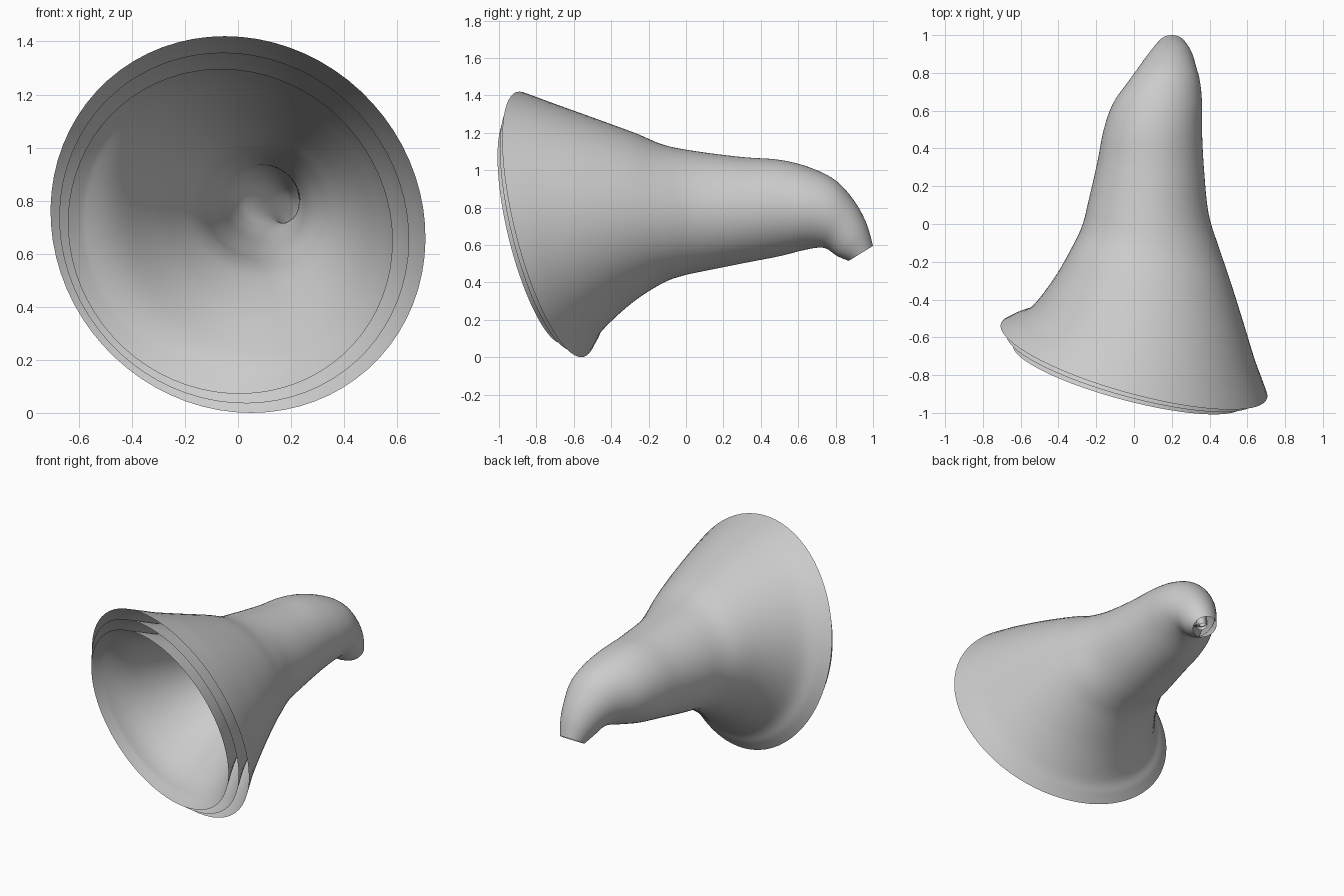
import bpy
import math
from mathutils import Vector

cube = bpy.data.objects.get("Cube")
if cube:
    bpy.data.objects.remove(cube, do_unlink=True)

SIDES = 72
STEPS = 6
GAP = 0.065
SHELLS = ("outer_horn_shell", "middle_horn_shell", "inner_horn_shell")

# Horn sections from the wide mouth to the narrow tip:
# top y, top z, bottom y, bottom z, left edge x, right edge x
SECTIONS = [
    (-.89, 1.42, -.56, 0, -.705, .705),
    (-.82, 1.395, -.525, .055, -.645, .68),
    (-.71, 1.355, -.47, .135, -.545, .64),
    (-.5, 1.28, -.31, .28, -.425, .575),
    (-.28, 1.2, -.14, .39, -.33, .505),
    (-.12, 1.135, -.02, .435, -.275, .45),
    (.06, 1.1, .12, .465, -.24, .395),
    (.3, 1.07, .32, .505, -.195, .37),
    (.5, 1.055, .5, .54, -.16, .36),
    (.66, 1.015, .62, .57, -.11, .36),
    (.8, .945, .7, .585, -.03, .35),
    (.9, .835, .75, .58, .03, .33),
    (.965, .715, .81, .54, .08, .31),
    (1, .595, .87, .515, .12, .28),
]


def make_material(name, color):
    mat = bpy.data.materials.new(name)
    mat.use_nodes = True
    mat.diffuse_color = color
    shader = next(n for n in mat.node_tree.nodes if n.type == "BSDF_PRINCIPLED")
    shader.inputs["Base Color"].default_value = color
    shader.inputs["Roughness"].default_value = 0.8
    return mat


def blend(p, q, r, s, t):
    """Smooth curve between q and r, guided by their neighbours."""
    return q + (r - p) * t / 2 + (p - q * 2.5 + r * 2 - s / 2) * t * t \
        + ((q - r) * 1.5 + (s - p) / 2) * t ** 3


def smooth_sections(rows):
    """Insert smoothly blended sections between the given ones."""
    last = len(rows) - 1
    result = []
    for i in range(last):
        group = (rows[max(i - 1, 0)], rows[i], rows[i + 1], rows[min(i + 2, last)])
        for step in range(STEPS):
            result.append([blend(*values, step / STEPS) for values in zip(*group)])
    result.append(list(rows[last]))
    return result


def ring(section):
    """A slanted ellipse through the edges of one section."""
    top_y, top_z, low_y, low_z, left, right = section
    center = Vector(((left + right) / 2, (top_y + low_y) / 2, (top_z + low_z) / 2))
    lean = (top_y - low_y) / 2
    slant = min(lean, 0)
    side = Vector(((right - left) / 2, slant * 1.2, 0))
    up = Vector((slant * 0.3, lean, (top_z - low_z) / 2))
    points = []
    for j in range(SIDES):
        angle = math.tau * j / SIDES
        points.append(center + side * math.cos(angle) + up * math.sin(angle))
    return points


def horn_shell(name, depth, sections, material):
    """One thin shell, open at both ends, sunk inward by the given depth."""
    verts = [point for section in sections for point in ring(section)]
    faces = []
    for i in range(len(sections) - 1):
        for j in range(SIDES):
            k = (j + 1) % SIDES
            a, b = i * SIDES, (i + 1) * SIDES
            faces.append((a + j, b + j, b + k, a + k))
    mesh = bpy.data.meshes.new(name)
    mesh.from_pydata(verts, [], faces)
    mesh.materials.append(material)
    mesh.update()
    # Sink every point along its surface normal
    normals = [v.normal.copy() for v in mesh.vertices]
    for vert, normal in zip(mesh.vertices, normals):
        vert.co -= normal * depth
    for poly in mesh.polygons:
        poly.use_smooth = True
    mesh.update()
    obj = bpy.data.objects.new(name, mesh)
    bpy.context.collection.objects.link(obj)


# Three nested shells with an even gap between them
gray = make_material("plain gray", (0.6, 0.6, 0.6, 1))
profile = smooth_sections(SECTIONS)
for level, name in enumerate(SHELLS):
    horn_shell(name, GAP * level, profile, gray)
